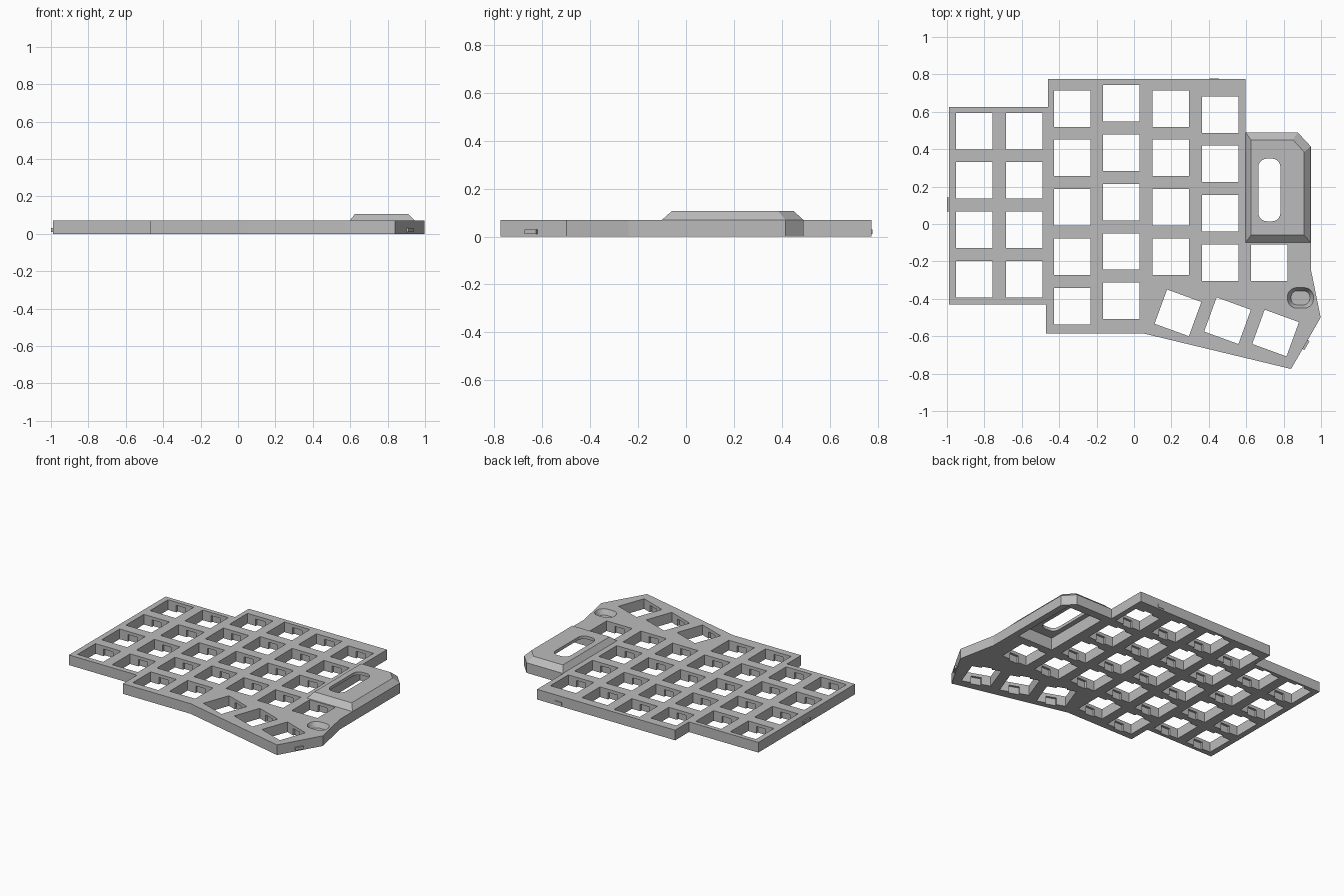
import bpy, bmesh, math
from mathutils import Matrix, Vector

if "Cube" in bpy.data.objects:
    bpy.data.objects.remove(bpy.data.objects["Cube"])

grey = bpy.data.materials.new("plastic_grey")
grey.use_nodes = True
COLOR = (0.5, 0.5, 0.5, 1)
grey.diffuse_color = COLOR
grey.node_tree.nodes["Principled BSDF"].inputs["Base Color"].default_value = COLOR

TOP = 0.07      # plate thickness
KEY = 0.195     # switch opening


def loft(bm, rings):
    """Closed solid through rings of (points, height)."""
    loops = [[bm.verts.new((p[0], p[1], z)) for p in pts] for pts, z in rings]
    n = len(loops[0])
    bm.faces.new(loops[0][::-1])
    bm.faces.new(loops[-1])
    for a, b in zip(loops, loops[1:]):
        for i in range(n):
            j = (i + 1) % n
            bm.faces.new((a[i], a[j], b[j], b[i]))


def rect(cx, cy, w, h, angle=0):
    rot = Matrix.Rotation(math.radians(angle), 2)
    return [Vector((cx, cy)) + rot @ Vector((sx * w / 2, sy * h / 2))
            for sx, sy in ((-1, -1), (1, -1), (1, 1), (-1, 1))]


def rounded(cx, cy, w, h, r, steps=5):
    pts = []
    for k, (sx, sy) in enumerate(((1, 1), (-1, 1), (-1, -1), (1, -1))):
        for i in range(steps + 1):
            a = math.pi / 2 * (k + i / steps)
            pts.append((cx + sx * (w / 2 - r) + r * math.cos(a),
                        cy + sy * (h / 2 - r) + r * math.sin(a)))
    return pts


def solid(name, stacks):
    bm = bmesh.new()
    for rings in stacks:
        loft(bm, rings)
    bmesh.ops.recalc_face_normals(bm, faces=bm.faces)
    mesh = bpy.data.meshes.new(name)
    bm.to_mesh(mesh)
    bm.free()
    mesh.materials.append(grey)
    ob = bpy.data.objects.new(name, mesh)
    bpy.context.collection.objects.link(ob)
    return ob


def cut(target, cutters):
    for c in cutters:
        c.hide_render = True
        m = target.modifiers.new(c.name, 'BOOLEAN')
        m.operation, m.solver, m.object = 'DIFFERENCE', 'EXACT', c
    bpy.context.view_layer.objects.active = target
    for m in list(target.modifiers):
        bpy.ops.object.modifier_apply(modifier=m.name)


# Plate outline
outline = [(-0.99, -0.43), (-0.47, -0.43), (-0.47, -0.585), (0.05, -0.585),
           (0.84, -0.775), (0.998, -0.5), (0.945, -0.24), (0.945, 0.415),
           (0.875, 0.49), (0.595, 0.49), (0.595, 0.775), (-0.46, 0.775),
           (-0.46, 0.625), (-0.99, 0.625)]
plate = solid("plate", [[(outline, 0), (outline, TOP)]])

# Raised cover with sloping sides
base = [(0.597, -0.1), (0.945, -0.1), (0.945, 0.415), (0.875, 0.49), (0.597, 0.49)]
crown = [(0.625, -0.06), (0.91, -0.06), (0.91, 0.385), (0.85, 0.45), (0.625, 0.45)]
cover = solid("raised_cover", [[(base, TOP), (crown, 0.106)]])

# Switch positions: column x, top row y, rows
columns = [(-0.853, 0.497, 4), (-0.588, 0.497, 4), (-0.33, 0.617, 5),
           (-0.068, 0.645, 5), (0.196, 0.617, 4), (0.46, 0.585, 4),
           (0.722, -0.207, 1)]
keys = [(x, y - 0.264 * i, 0) for x, y, rows in columns for i in range(rows)]
keys += [(0.235, -0.475, -20), (0.5, -0.517, -20), (0.757, -0.583, -20)]

openings = solid("switch_opening_cutter", [
    [(rect(x, y, KEY, KEY, a), z) for z in (-0.05, 0.15)] for x, y, a in keys])
# Clip notches under the top skin, in the front and back walls
clips = solid("clip_notch_cutter", [
    [(rect(x, y, 0.07, KEY + 0.03, a), z) for z in (-0.05, 0.048)] for x, y, a in keys])
cavity = solid("cavity_cutter", [[(rect(0.765, 0.19, 0.27, 0.48), z) for z in (-0.05, 0.085)]])
slot = solid("slot_cutter", [[(rounded(0.724, 0.182, 0.118, 0.335, 0.045), z) for z in (-0.05, 0.2)]])
# Oval button dish
dish = solid("dish_cutter", [[(rounded(0.89, -0.395, 0.1, 0.075, 0.033), 0.035),
                              (rounded(0.89, -0.395, 0.14, 0.11, 0.05), TOP),
                              (rounded(0.89, -0.395, 0.14, 0.11, 0.05), 0.1)]])
cut(plate, [openings, clips, cavity, dish])
cut(cover, [cavity, slot])
for helper in (openings, clips, cavity, slot, dish):
    bpy.data.objects.remove(helper)

# Small latch tabs on the outer walls
for name, x, y, length, angle in (("left_tab", -0.99, 0.103, 0.075, 90),
                                  ("back_tab", 0.43, 0.77, 0.05, 0),
                                  ("corner_tab", 0.916, -0.645, 0.055, 60)):
    solid(name, [[(rect(x, y, length, 0.02 if angle else 0.018, angle), z)
                  for z in (0.01, 0.03)]])
